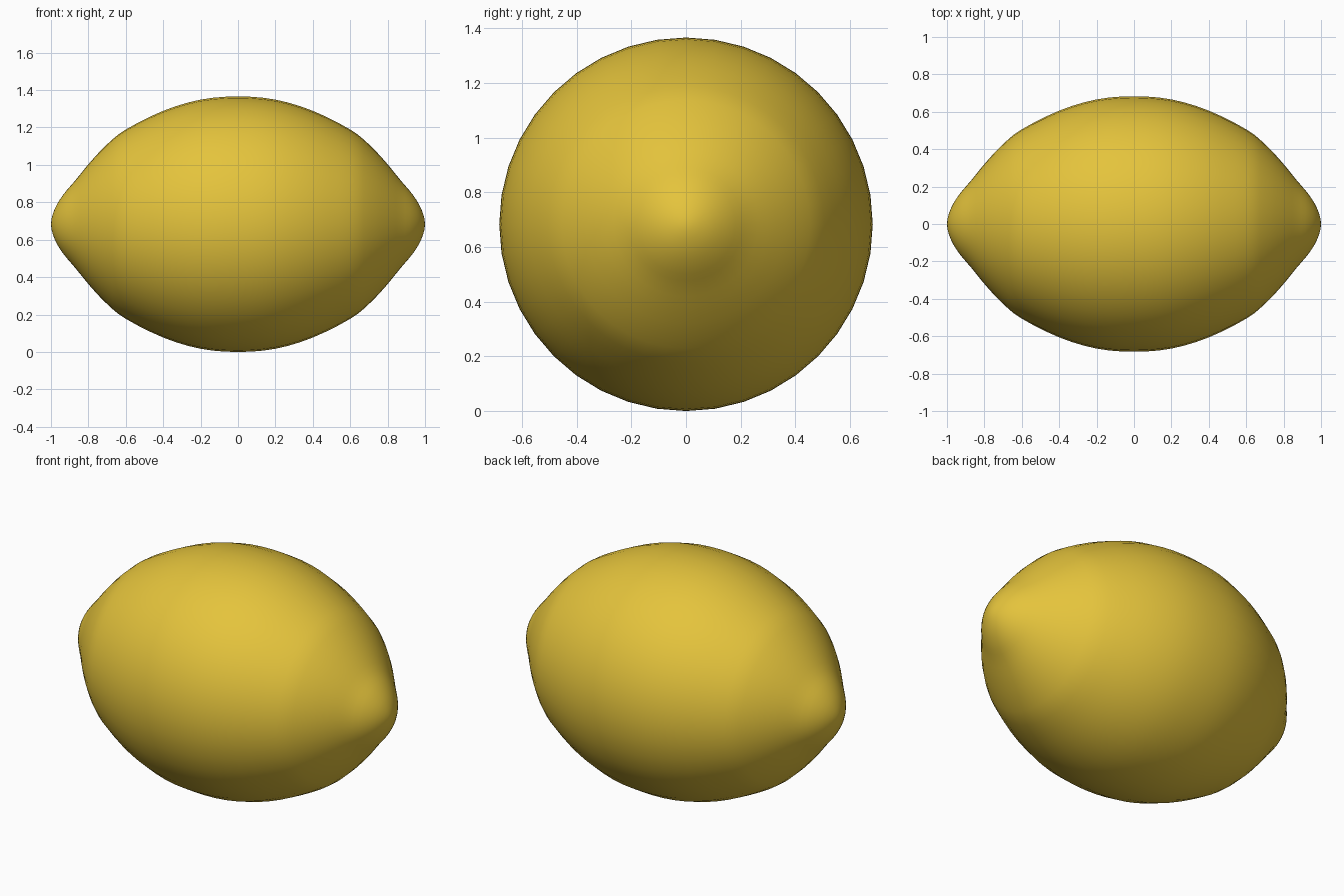
import bpy
import bmesh
import math
from mathutils import Vector

cube = bpy.data.objects.get("Cube")
if cube:
    bpy.data.objects.remove(cube, do_unlink=True)

RADIUS = 0.683
SEGMENTS = 40
STEPS = 3

# Half profile from the middle to the tip: (distance along x, radius)
half = [(0, RADIUS), (0.2, 0.666), (0.4, 0.606), (0.6, 0.506), (0.7, 0.427),
        (0.79, 0.332), (0.87, 0.234), (0.935, 0.157), (0.98, 0.081), (1, 0)]


def smooth_curve(points, steps):
    """Pass a smooth curve through the points."""
    pts = [Vector((x, 0, r)) for x, r in points]
    pts = [Vector((pts[1].x, 0, -pts[1].z))] + pts
    pts.append(Vector((pts[-2].x, 0, -pts[-2].z)))
    curve = []
    for a, b, c, d in zip(pts, pts[1:], pts[2:], pts[3:]):
        for i in range(steps):
            t = i / steps
            curve.append(b + (c - a) * t / 2
                         + (a - b * 2.5 + c * 2 - d / 2) * t ** 2
                         + (b * 3 - a - c * 3 + d) * t ** 3 / 2)
    curve.append(pts[-2])
    return curve


# Peel colour
peel = bpy.data.materials.new("lemon yellow")
peel.use_nodes = True
colour = (0.78, 0.55, 0.045, 1)
peel.diffuse_color = colour
peel.node_tree.nodes["Principled BSDF"].inputs["Base Color"].default_value = colour

# Fruit body with a nub at each end, turned around the x axis
profile = [(-x, r) for x, r in reversed(half[1:])] + half
bm = bmesh.new()
verts = [bm.verts.new(p) for p in smooth_curve(profile, STEPS)]
edges = [bm.edges.new(pair) for pair in zip(verts, verts[1:])]
bmesh.ops.spin(bm, geom=verts + edges, cent=(0, 0, 0), axis=(1, 0, 0),
               angle=math.tau, steps=SEGMENTS)
bmesh.ops.remove_doubles(bm, verts=bm.verts, dist=0.0005)
bmesh.ops.recalc_face_normals(bm, faces=bm.faces)
for face in bm.faces:
    face.smooth = True

mesh = bpy.data.meshes.new("lemon")
bm.to_mesh(mesh)
bm.free()
mesh.materials.append(peel)
lemon = bpy.data.objects.new("lemon", mesh)
lemon.location.z = RADIUS
bpy.context.collection.objects.link(lemon)
